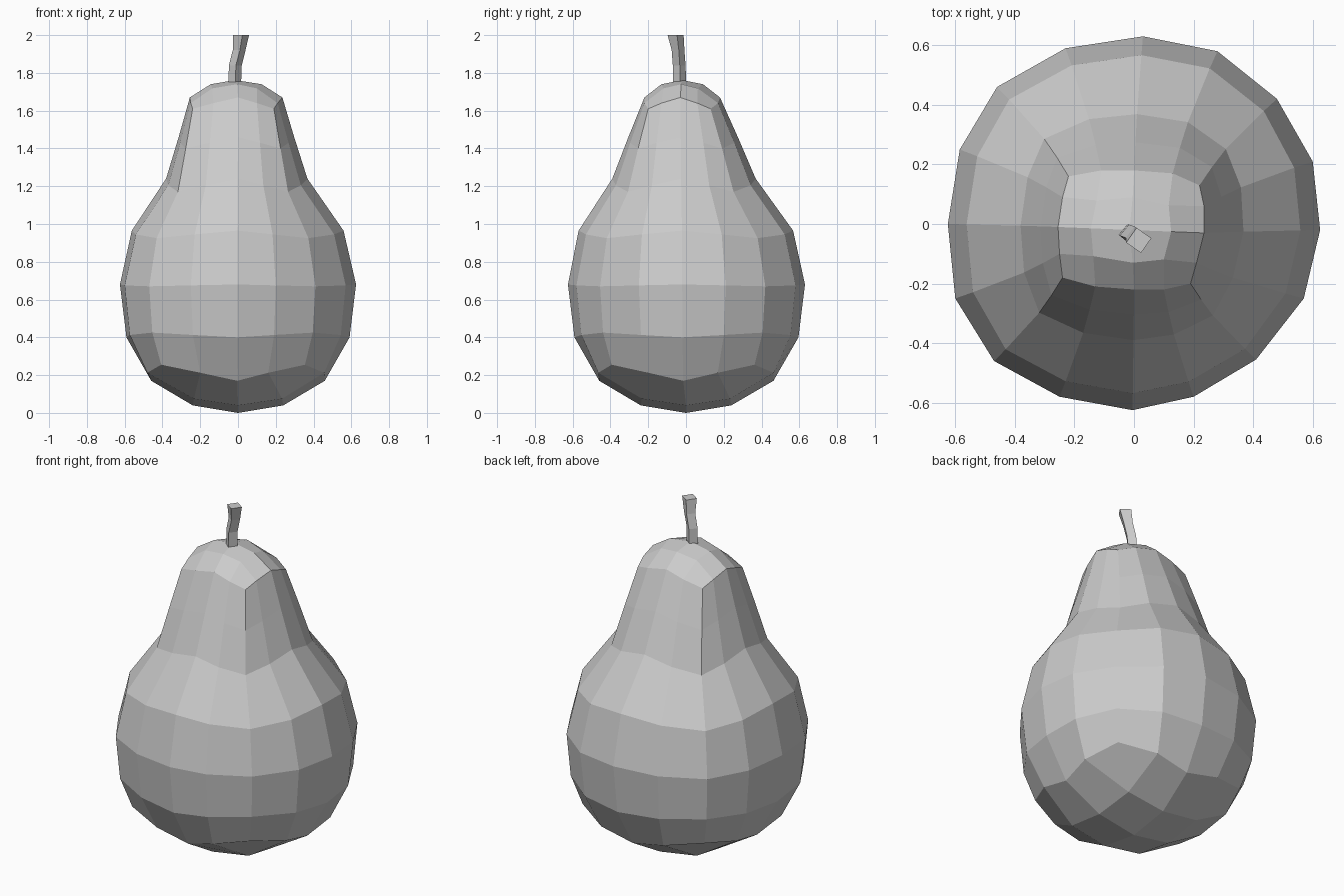
import bpy, bmesh
from math import sin, cos, pi, atan2, radians

if "Cube" in bpy.data.objects:
    bpy.data.objects.remove(bpy.data.objects["Cube"])

# Hand-shaped 16-point outlines, counter-clockwise from +x
BELLY = [(.625, -.02), (.6, .21), (.48, .42), (.28, .58), (.03, .63), (-.23, .59),
         (-.46, .46), (-.585, .25), (-.625, 0), (-.6, -.25), (-.47, -.46),
         (-.25, -.58), (-.005, -.625), (.2, -.58), (.41, -.455), (.57, -.25)]
CROWN = [(.235, -.03), (.235, .06), (.22, .13), (.13, .17), (0, .18), (-.11, .18),
         (-.22, .16), (-.24, .09), (-.255, -.01), (-.25, -.1), (-.24, -.18),
         (-.13, -.21), (0, -.22), (.1, -.22), (.19, -.2), (.21, -.13)]


def cornerness(k, n=16):
    return sin(4 * pi * k / n) ** 2


def make(name, bm):
    bmesh.ops.recalc_face_normals(bm, faces=bm.faces)
    mesh = bpy.data.meshes.new(name)
    bm.to_mesh(mesh)
    bm.free()
    bpy.context.collection.objects.link(bpy.data.objects.new(name, mesh))


def bridge(bm, a, b):
    n = len(a)
    for k in range(n):
        bm.faces.new((a[k], a[(k + 1) % n], b[(k + 1) % n], b[k]))


def cap(bm, ring, inner, centre):
    # 4x4 quad patch: outer ring of 16, inner ring of 8, one centre point
    inner = [bm.verts.new(p) for p in inner]
    centre = bm.verts.new(centre)

    def at(i, j):
        n = max(abs(i), abs(j))
        if n == 0:
            return centre
        k = round(atan2(j, i) / (2 * pi) * 8 * n) % (8 * n)
        return ring[k] if n == 2 else inner[k]

    for i in range(-2, 2):
        for j in range(-2, 2):
            bm.faces.new((at(i, j), at(i + 1, j), at(i + 1, j + 1), at(i, j + 1)))


# Pear body
bm = bmesh.new()
rings = []
# lower rings: height, scale, extra scale and lift at the corners
for z, s, ds, dz in [(.17, .735, .13, .085), (.4, .945, .02, .025), (.68, 1, 0, -.01)]:
    rings.append([bm.verts.new((x * (s + ds * cornerness(k)), y * (s + ds * cornerness(k)),
                                z + dz * cornerness(k))) for k, (x, y) in enumerate(BELLY)])
# upper rings: height, blend from crown to belly in x and y, corner lift
for z, tx, ty, dz in [(.965, .83, .86, -.04), (1.24, .34, .42, -.07),
                      (1.46, .16, .21, -.06), (1.67, 0, 0, -.06)]:
    rings.append([bm.verts.new((c[0] + tx * (b[0] - c[0]), c[1] + ty * (b[1] - c[1]),
                                z + dz * cornerness(k)))
                  for k, (b, c) in enumerate(zip(BELLY, CROWN))])
for lower, upper in zip(rings, rings[1:]):
    bridge(bm, lower, upper)

# rounded bottom and crown patches
base = [(cos(k * pi / 4) * (.24 + .09 * (k % 2)), sin(k * pi / 4) * (.24 + .09 * (k % 2)),
         .04 + .035 * (k % 2)) for k in range(8)]
cap(bm, rings[0], base, (0, 0, 0))
top = [(-.01 + .55 * (CROWN[2 * k][0] + .01), -.02 + .55 * (CROWN[2 * k][1] + .02),
        1.74 - .022 * (k % 2)) for k in range(8)]
cap(bm, rings[-1], top, (-.015, -.02, 1.762))
make("pear_body", bm)

# Bent square stem
bm = bmesh.new()
sections = []
for x, y, z, r, a in [(-.018, -.033, 1.73, .034, 5), (-.014, -.036, 1.84, .034, 5),
                      (.006, -.042, 1.92, .034, 7), (.016, -.055, 2.0, .043, 10)]:
    sections.append([bm.verts.new((x + r * cos(radians(a + 90 * k)),
                                   y + r * sin(radians(a + 90 * k)), z)) for k in range(4)])
for lower, upper in zip(sections, sections[1:]):
    bridge(bm, lower, upper)
bm.faces.new(sections[0])
bm.faces.new(sections[-1])
make("stem", bm)
